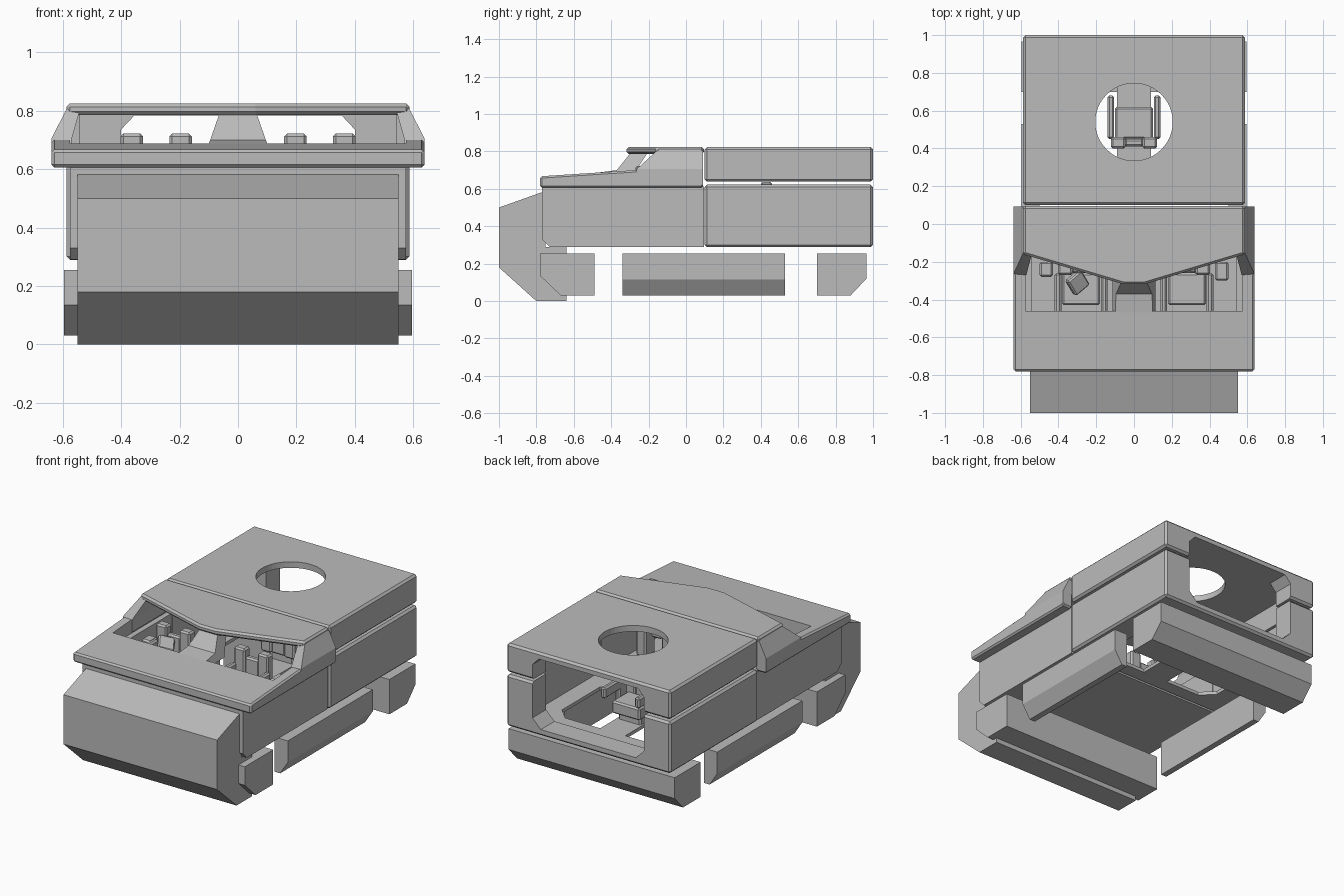
import bpy, bmesh, math

if "Cube" in bpy.data.objects:
    bpy.data.objects.remove(bpy.data.objects["Cube"])

grey = bpy.data.materials.new("plain grey")
grey.diffuse_color = (0.5, 0.5, 0.5, 1)
grey.use_nodes = True
grey.node_tree.nodes["Principled BSDF"].inputs["Base Color"].default_value = grey.diffuse_color


def finish(name, bm, bevel=0.0):
    """Turn a bmesh into an object, with optional chamfered edges."""
    bmesh.ops.recalc_face_normals(bm, faces=bm.faces)
    if bevel:
        sharp = [e for e in bm.edges if e.calc_face_angle(0) > math.radians(20)]
        bmesh.ops.bevel(bm, geom=sharp, offset=bevel, segments=1,
                        affect='EDGES', clamp_overlap=True)
    me = bpy.data.meshes.new(name)
    bm.to_mesh(me)
    bm.free()
    me.materials.append(grey)
    ob = bpy.data.objects.new(name, me)
    bpy.context.collection.objects.link(ob)
    return ob


def add_prism(bm, pts, axis, a, b, warp=None):
    """Extrude a 2D outline along an axis from a to b."""
    def place(p, t):
        co = {'x': (t, p[0], p[1]), 'y': (p[0], t, p[1]), 'z': (p[0], p[1], t)}[axis]
        return warp(*co) if warp else co
    lo = [bm.verts.new(place(p, a)) for p in pts]
    hi = [bm.verts.new(place(p, b)) for p in pts]
    bm.faces.new(lo)
    bm.faces.new(hi[::-1])
    n = len(pts)
    for i in range(n):
        bm.faces.new((lo[i], hi[i], hi[(i + 1) % n], lo[(i + 1) % n]))


def prism(name, pts, axis, a, b, bevel=0.0, warp=None):
    bm = bmesh.new()
    add_prism(bm, pts, axis, a, b, warp)
    return finish(name, bm, bevel)


def rect(x0, x1, y0, y1):
    return [(x0, y0), (x1, y0), (x1, y1), (x0, y1)]


def box(name, x0, x1, y0, y1, z0, z1, bevel=0.0):
    return prism(name, rect(x0, x1, y0, y1), 'z', z0, z1, bevel)


def boxes(name, items, bevel=0.0):
    bm = bmesh.new()
    for x0, x1, y0, y1, z0, z1 in items:
        add_prism(bm, rect(min(x0, x1), max(x0, x1), min(y0, y1), max(y0, y1)), 'z', z0, z1)
    return finish(name, bm, bevel)


def cut(ob, *cutters):
    """Subtract cutters, bake the result and remove the cutters."""
    for c in cutters:
        c.hide_render = True
        m = ob.modifiers.new("cut", 'BOOLEAN')
        m.operation, m.solver, m.object = 'DIFFERENCE', 'EXACT', c
    bpy.context.view_layer.update()
    dg = bpy.context.evaluated_depsgraph_get()
    me = bpy.data.meshes.new_from_object(ob.evaluated_get(dg))
    ob.modifiers.clear()
    ob.data = me
    for c in cutters:
        bpy.data.objects.remove(c)


# Front bumper
prism("front_bumper", [(-1, .18), (-1, .5), (-.77, .582), (-.75, .582), (-.75, .29),
                       (-.64, .29), (-.64, 0), (-.8, 0)], 'x', -.55, .55)

# Cross bars and side skirts under the hull
prism("front_bar", [(-.78, .255), (-.78, .135), (-.67, .03), (-.49, .03), (-.49, .255)],
      'x', -.595, .595)
prism("rear_bar", [(.7, .255), (.7, .03), (.88, .03), (.965, .12), (.965, .255)],
      'x', -.595, .595)
for s, side in ((1, "right"), (-1, "left")):
    prism("skirt_" + side, [(s * .595, .255), (s * .595, .115), (s * .54, .03),
                            (s * .5, .03), (s * .5, .255)], 'y', -.34, .53)

# Front lower hull, an open tub
hull = prism("front_hull", [(-.77, .612), (-.77, .33), (-.73, .29), (.095, .29), (.095, .612)],
             'x', -.575, .575)
cut(hull, box("c", -.54, .54, -.73, .3, .31, .8))

# Rear lower hull with doorway and two floor openings
rear = box("rear_hull", -.587, .587, .1, 1, .288, .622, .013)
door = prism("c", [(-.4, .7), (-.4, .39), (-.34, .33), (.34, .33), (.4, .39), (.4, .7)],
             'y', .8, 1.1)
holes = [prism("c", [(s * .09, .2), (s * .34, .2), (s * .42, .28), (s * .42, .67),
                     (s * .34, .75), (s * .09, .75)], 'z', .2, .4) for s in (1, -1)]
cut(rear, box("c", -.54, .54, 0, .86, .31, .8), door, *holes)

# Rear upper shell with doorway and round hatch
top = box("rear_roof_shell", -.587, .587, .1, 1, .638, .824, .013)
door = prism("c", [(-.4, .6), (-.4, .735), (-.355, .783), (.355, .783), (.4, .735), (.4, .6)],
             'y', .8, 1.1)
bm = bmesh.new()
add_prism(bm, [(.205 * math.cos(i * math.tau / 48), .54 + .205 * math.sin(i * math.tau / 48))
               for i in range(48)], 'z', .7, .9)
cut(top, box("c", -.54, .54, 0, .86, .5, .785), door, finish("c", bm))

# Hood and collar, open behind the hood
collar = prism("hood_collar", [(-.78, .605), (-.78, .667), (-.27, .70), (.092, .70), (.092, .605)],
               'x', -.638, .638, .01)
cut(collar, box("c", -.575, .575, -.46, .3, .5, .9))

# Cabin roof with pointed visor
prism("cabin_roof", [(-.587, .095), (.587, .095), (.587, -.16), (.06, -.318),
                     (-.06, -.318), (-.587, -.16)], 'z', .785, .825, .012)


# Sloping cabin sides, front edge leaning back
def lean(x, y, z):
    return (x, y + max(0, z - .70) * 1.1 if y < 0 else y, z)


for s, side in ((1, "right"), (-1, "left")):
    prism("cabin_side_" + side, [(s * .638, .62), (s * .638, .705), (s * .587, .805),
                                 (s * .54, .805), (s * .57, .70), (s * .57, .62)],
          'y', -.27, .092, 0, lean)

# Centre windscreen pillar, wider at its foot
prism("centre_pillar", [(-.47, .65), (-.47, .687), (-.37, .70), (-.29, .80), (-.2, .80), (-.3, .65)],
      'x', -1, 1, 0, lambda x, y, z: (x * (.06 + max(0, .80 - z) * .35), y, z))


# Seats: split backrest, cushion, armrests and pedestal
def seat(name, cx, y, d, t):
    parts = [(-.05, .05, .01, .05, t - .27, t - .05), (-.1, .1, .05, .22, t - .28, t - .2),
             (-.08, .08, .05, .18, .3, t - .27)]
    for s in (1, -1):
        parts += [(s * .045, s * .122, 0, .06, t - .27, t),
                  (s * .105, s * .14, .05, .28, t - .17, t - .1),
                  (s * .105, s * .14, .05, .13, t - .26, t - .15)]
    boxes(name, [(cx + a, cx + b, y + d * c, y + d * e, f, g) for a, b, c, e, f, g in parts], .01)


seat("driver_seat", -.28, -.21, -1, .722)
seat("passenger_seat", .28, -.21, -1, .722)
seat("rear_seat", 0, .4, 1, .636)

# Driver's control block and cabin lockers
control = box("control_block", -.05, .05, -.05, .05, -.02, .02, .008)
control.location = (-.3, -.31, .63)
control.rotation_euler = (.5, .3, .7)
boxes("cabin_lockers", [(.43, .5, -.3, -.2, .31, .6), (-.5, -.43, -.28, -.2, .31, .6)], .01)
